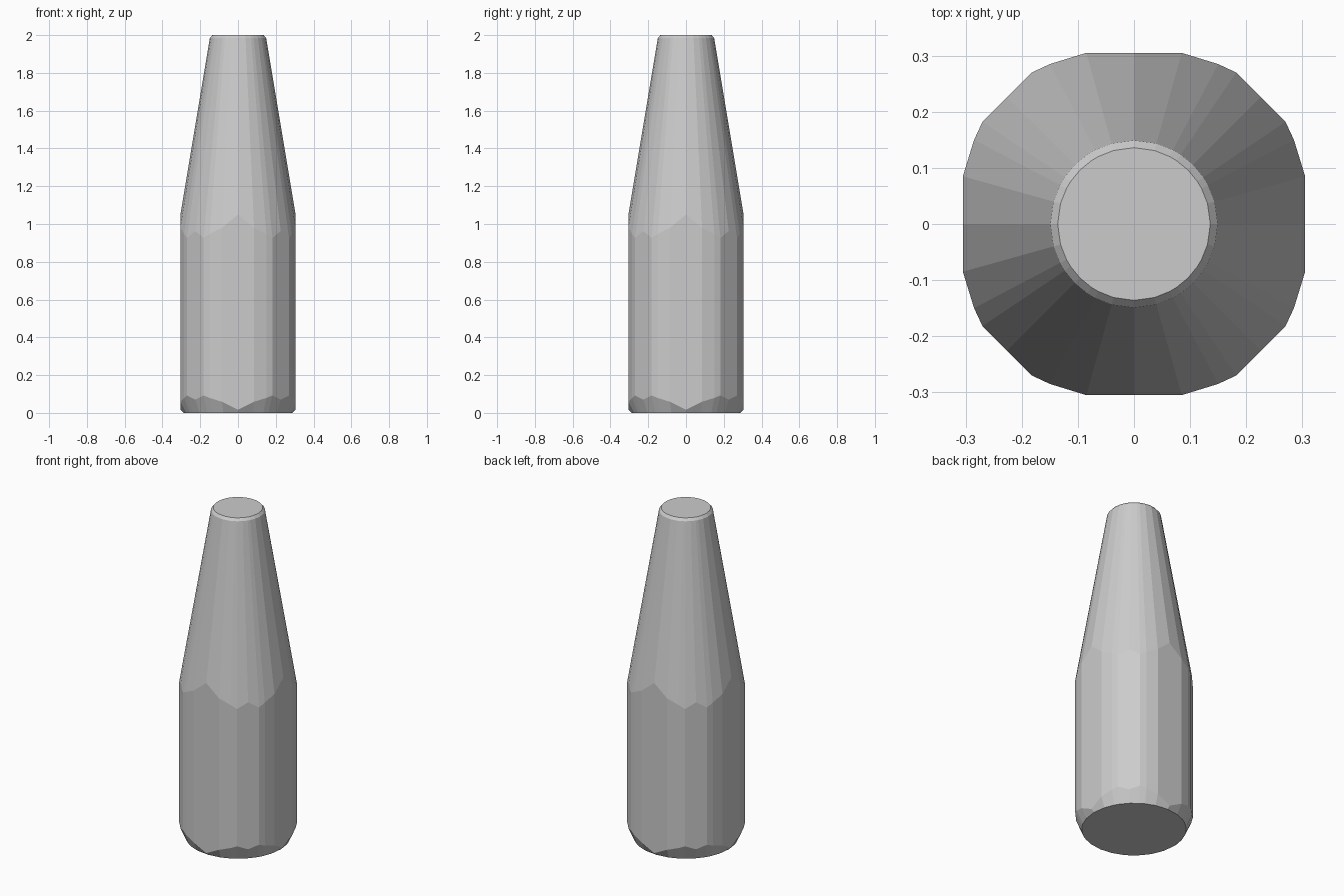
import bpy, bmesh, math

if "Cube" in bpy.data.objects:
    bpy.data.objects.remove(bpy.data.objects["Cube"])

# Body outline for one quadrant: flat sides, cut corners, mid-points on the flats
quadrant = [(0.305, 0.0), (0.305, 0.085), (0.285, 0.15), (0.27, 0.182),
            (0.226, 0.226), (0.182, 0.27), (0.15, 0.285), (0.085, 0.305)]
outline = []
for k in range(4):
    for x, y in quadrant:
        for _ in range(k):
            x, y = -y, x
        outline.append((x, y))

NECK_R, NECK_Z = 0.149, 1.985
SLOPE = (1.05 - NECK_Z) / (0.305 - NECK_R)


def shoulder_z(r):
    # the tapering cone meets the faceted body lower at its corners
    return NECK_Z + (r - NECK_R) * SLOPE


def base_z(r):
    # rounded foot rises higher at the corners
    return 0.016 + max(0, r - 0.305) * 3.7


bm = bmesh.new()


def ring(fn):
    verts = []
    for x, y in outline:
        r = math.hypot(x, y)
        radius, z = fn(r)
        verts.append(bm.verts.new((x / r * radius, y / r * radius, z)))
    return verts


rings = [
    ring(lambda r: (0.288, 0.0)),             # foot edge
    ring(lambda r: (r, base_z(r))),           # top of foot rounding
    ring(lambda r: (r, shoulder_z(r))),       # shoulder
    ring(lambda r: (NECK_R, NECK_Z)),         # neck
    ring(lambda r: (0.136, 2.0)),             # top rim
]
n = len(outline)
for a, b in zip(rings, rings[1:]):
    for i in range(n):
        j = (i + 1) % n
        bm.faces.new((a[i], a[j], b[j], b[i]))

# Flat base and top
bm.faces.new(rings[0][::-1])
bm.faces.new(rings[-1])
bmesh.ops.recalc_face_normals(bm, faces=bm.faces)

mesh = bpy.data.meshes.new("bottle_body")
bm.to_mesh(mesh)
bm.free()
bpy.context.collection.objects.link(bpy.data.objects.new("bottle_body", mesh))
